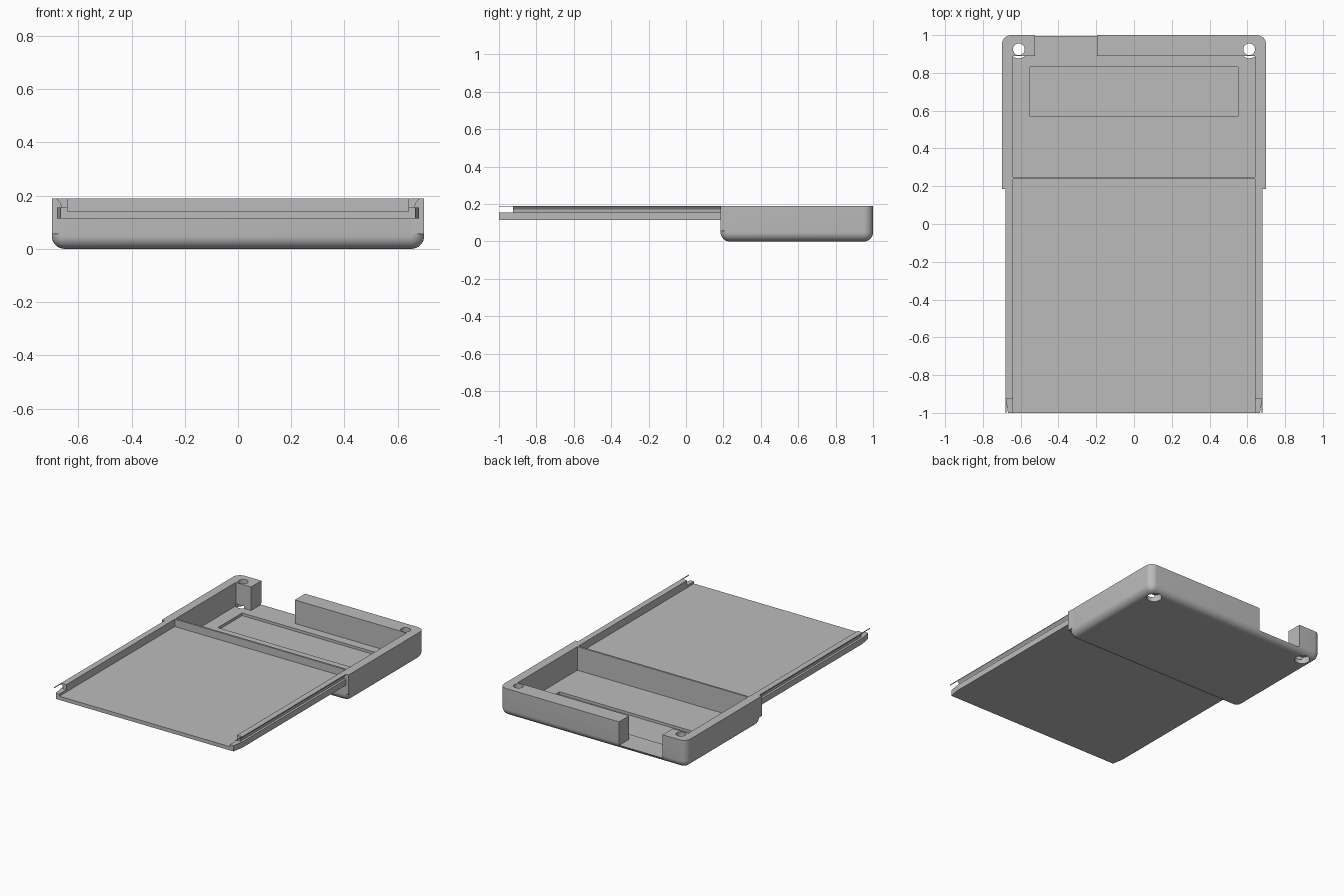
import bpy, bmesh, math

cube = bpy.data.objects.get("Cube")
if cube:
    bpy.data.objects.remove(cube, do_unlink=True)

TOP, FLOOR, TRAY_LOW, TRAY_FLOOR, LEDGE = 0.19, 0.03, 0.115, 0.14, 0.155
BOX_FRONT, REAR, FRONT, INNER = 0.185, 1.0, -1.0, 0.64

grey = bpy.data.materials.new("plain grey")
grey.use_nodes = True
COLOUR = (0.5, 0.5, 0.5, 1)
grey.diffuse_color = COLOUR
grey.node_tree.nodes["Principled BSDF"].inputs["Base Color"].default_value = COLOUR


def finish(name, bm):
    bmesh.ops.recalc_face_normals(bm, faces=bm.faces[:])
    mesh = bpy.data.meshes.new(name)
    bm.to_mesh(mesh)
    bm.free()
    mesh.materials.append(grey)
    ob = bpy.data.objects.new(name, mesh)
    bpy.context.collection.objects.link(ob)
    return ob


def prism(name, points, direction):
    """Extrude a closed 3D outline along a vector."""
    bm = bmesh.new()
    face = bm.faces.new([bm.verts.new(p) for p in points])
    new = bmesh.ops.extrude_face_region(bm, geom=[face])["geom"]
    verts = [v for v in new if isinstance(v, bmesh.types.BMVert)]
    bmesh.ops.translate(bm, verts=verts, vec=direction)
    return finish(name, bm)


def block(name, x, y, z):
    pts = [(x[0], y[0], z[0]), (x[1], y[0], z[0]), (x[1], y[1], z[0]), (x[0], y[1], z[0])]
    return prism(name, pts, (0, 0, z[1] - z[0]))


def cylinder(name, x, y, z, radius):
    pts = [(x + radius * math.cos(a), y + radius * math.sin(a), z[0])
           for a in (math.tau * i / 32 for i in range(32))]
    return prism(name, pts, (0, 0, z[1] - z[0]))


def cut(target, cutter):
    mod = target.modifiers.new("cut", 'BOOLEAN')
    mod.operation, mod.solver, mod.object = 'DIFFERENCE', 'EXACT', cutter
    bpy.context.view_layer.objects.active = target
    bpy.ops.object.modifier_apply(modifier=mod.name)
    bpy.data.objects.remove(cutter, do_unlink=True)


# Housing with rounded upright corners and rounded underside
housing = block("housing", (-0.7, 0.7), (BOX_FRONT, REAR), (0, TOP))
bm = bmesh.new()
bm.from_mesh(housing.data)
upright = [e for e in bm.edges if abs(e.verts[0].co.z - e.verts[1].co.z) > 0.1]
bmesh.ops.bevel(bm, geom=upright, offset=0.05, segments=8, profile=0.5, affect='EDGES')
under = [e for e in bm.edges if all(v.co.z < 0.001 for v in e.verts)]
bmesh.ops.bevel(bm, geom=under, offset=0.049, segments=8, profile=0.5, affect='EDGES')
bm.to_mesh(housing.data)
bm.free()

# Compartment, shallow floor recess, tray opening and rear cable notch
cut(housing, block("compartment", (-INNER, INNER), (0.25, 0.89), (FLOOR, 0.3)))
cut(housing, block("floor_recess", (-0.55, 0.55), (0.57, 0.83), (0.012, 0.1)))
cut(housing, block("tray_opening", (-INNER, INNER), (0, 0.237), (TRAY_FLOOR, 0.3)))
cut(housing, block("cable_notch", (-0.525, -0.197), (0.88, 1.1), (FLOOR, 0.3)))

# Screw holes with wider pockets underneath
for side in (-1, 1):
    cut(housing, cylinder("screw_hole", side * 0.61, 0.925, (-0.1, 0.3), 0.031))
    cut(housing, cylinder("screw_pocket", side * 0.61, 0.925, (-0.1, 0.045), 0.048))

# Sliding tray floor, with its front corners tapered
half = [(0.667, FRONT), (0.68, -0.92), (0.68, BOX_FRONT)]
outline = half + [(-x, y) for x, y in reversed(half)]
tray = prism("tray_floor", [(x, y, TRAY_LOW) for x, y in outline], (0, 0, TRAY_FLOOR - TRAY_LOW))

for side, label in ((1, "left"), (-1, "right")):
    # Low ledge along the tray edge
    ledge = [(INNER, FRONT)] + half + [(INNER, BOX_FRONT)]
    prism(label + "_ledge", [(side * x, y, TRAY_FLOOR) for x, y in ledge],
          (0, 0, LEDGE - TRAY_FLOOR))
    # Undercut rail standing on the ledge
    rail = [(INNER, LEDGE), (0.665, LEDGE), (0.667, 0.17), (0.68, 0.186), (0.68, TOP), (INNER, TOP)]
    prism(label + "_rail", [(side * x, -0.925, z) for x, z in rail], (0, BOX_FRONT + 0.925, 0))
    # Thin lip running on past the rail end
    lip = sorted((side * 0.676, side * 0.68))
    block(label + "_rail_lip", lip, (FRONT, -0.925), (0.186, TOP))
    # Square shoulder above the rounded front corner
    shoulder = sorted((side * 0.645, side * 0.7))
    block(label + "_shoulder", shoulder, (BOX_FRONT, 0.24), (0.055, TOP))

# Smooth the rounded surfaces only
bpy.ops.object.select_all(action='DESELECT')
housing.select_set(True)
bpy.context.view_layer.objects.active = housing
bpy.ops.object.shade_smooth_by_angle(angle=math.radians(30))
